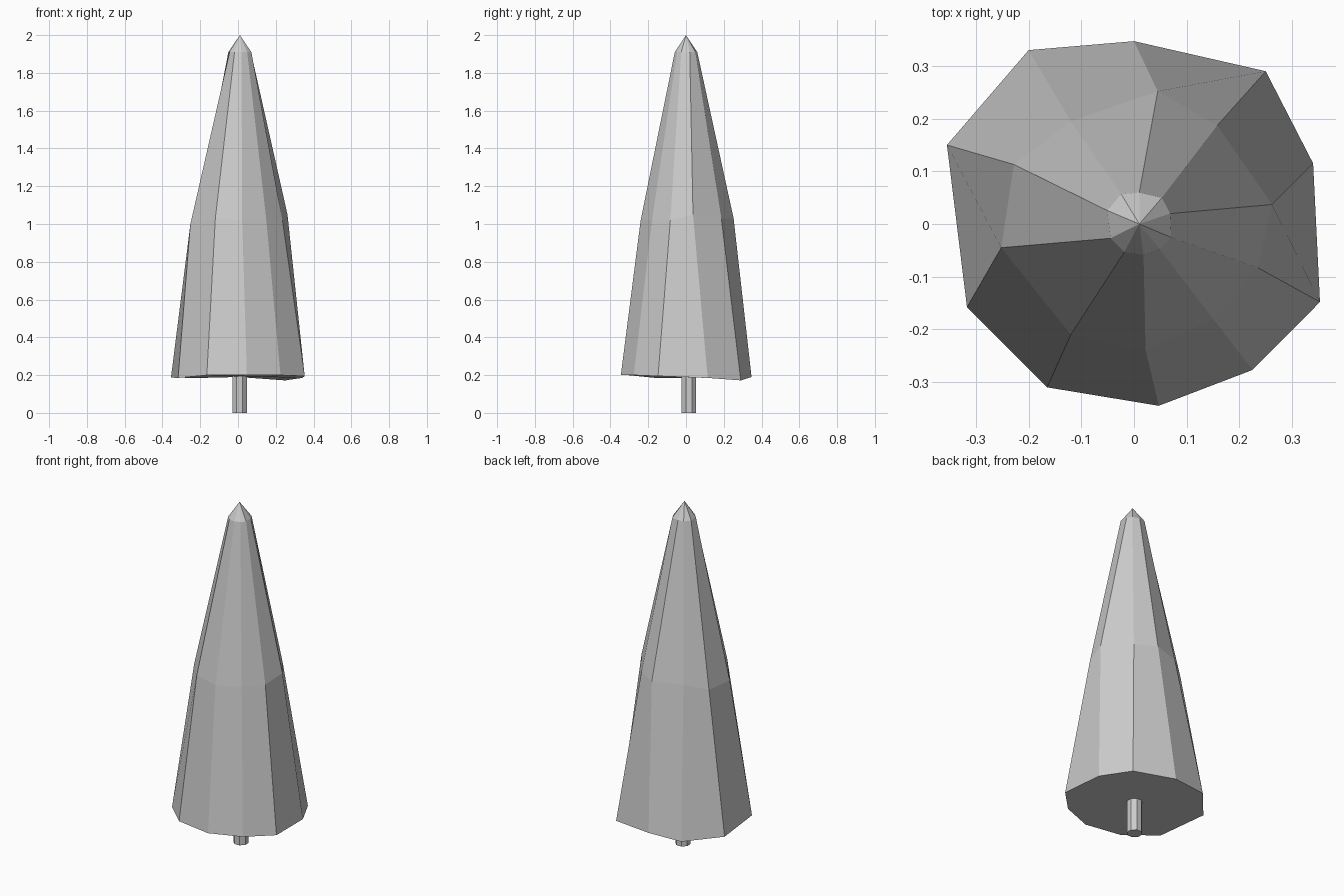
import bpy, bmesh
from math import sin, cos, tau

if "Cube" in bpy.data.objects:
    bpy.data.objects.remove(bpy.data.objects["Cube"])


def loft(name, rings, tip=None):
    """Skin a stack of equal-length rings, closing with a cap or a tip."""
    bm = bmesh.new()
    loops = [[bm.verts.new(p) for p in ring] for ring in rings]
    n = len(loops[0])
    for low, high in zip(loops, loops[1:]):
        for i in range(n):
            j = (i + 1) % n
            bm.faces.new((low[i], low[j], high[j], high[i]))
    bm.faces.new(loops[0][::-1])
    if tip:
        apex = bm.verts.new(tip)
        for i in range(n):
            bm.faces.new((loops[-1][i], loops[-1][(i + 1) % n], apex))
    else:
        bm.faces.new(loops[-1])
    bmesh.ops.recalc_face_normals(bm, faces=bm.faces)
    mesh = bpy.data.meshes.new(name)
    bm.to_mesh(mesh)
    bm.free()
    obj = bpy.data.objects.new(name, mesh)
    bpy.context.collection.objects.link(obj)
    return obj


# foliage: irregular ten-sided skirt, waist and crown
skirt = [(.34, .115, .185), (.25, .29, .172), (0, .347, .19), (-.20, .33, .185),
         (-.355, .15, .187), (-.317, -.158, .185), (-.165, -.31, .20),
         (.047, -.345, .20), (.225, -.277, .20), (.353, -.148, .195)]
waist = [(.262, .037, 1.05), (.158, .187, 1.03), (.045, .252, 1.03), (-.12, .195, 1.03),
         (-.228, .113, 1.0), (-.252, -.045, 1.0), (-.12, -.21, 1.03),
         (.022, -.24, 1.02), (.15, -.18, 1.02), (.235, -.083, 1.02)]
crown = [(.01 + x * .172, y * .172, 1.91) for x, y, z in skirt]
loft("foliage", [skirt, waist, crown], tip=(.01, 0, 2.0))

# trunk: thin octagonal post
trunk = [[(.009 + .042 * cos(tau * (i + .5) / 8), .015 + .042 * sin(tau * (i + .5) / 8), z)
          for i in range(8)] for z in (0, .21)]
loft("trunk", trunk)
